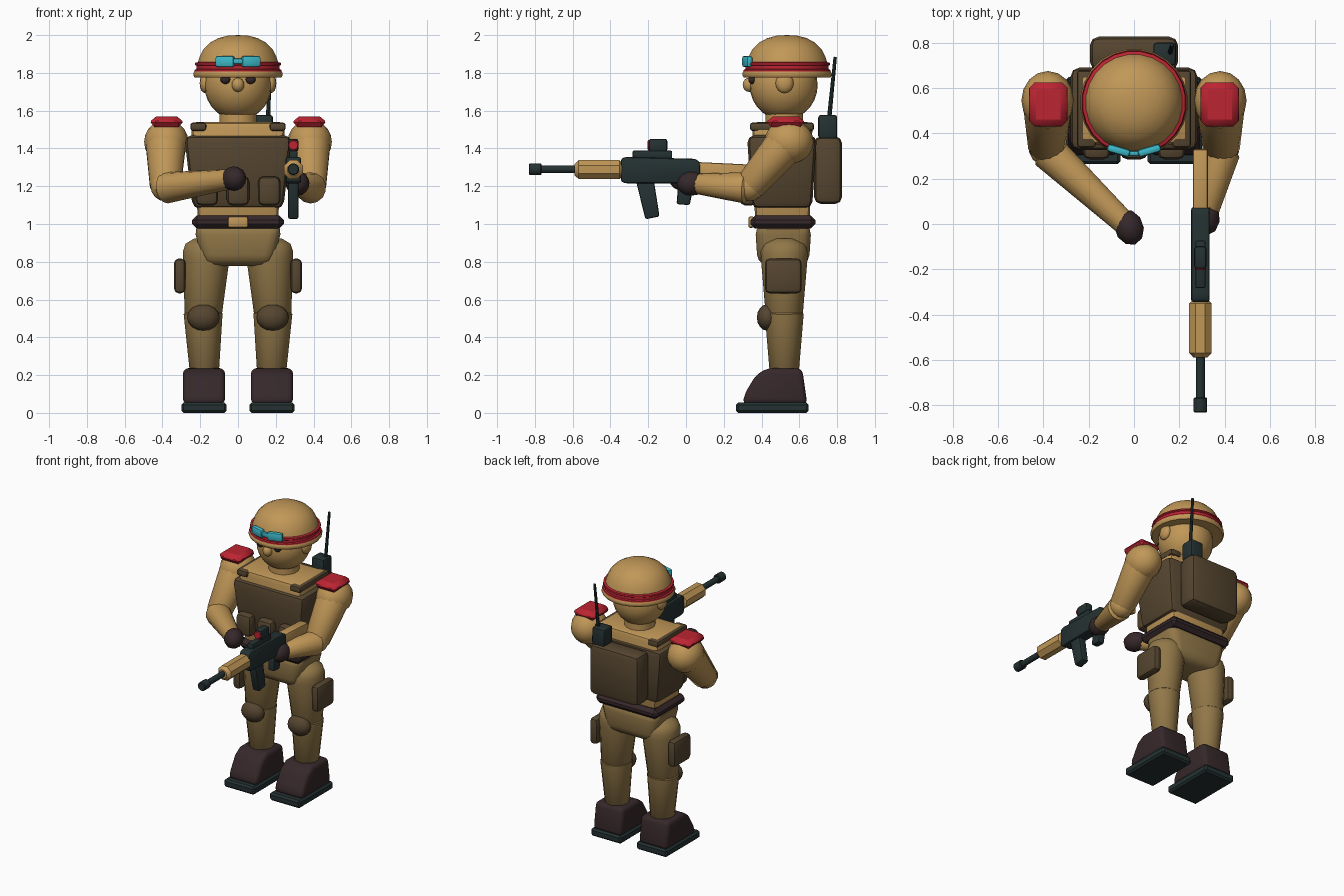
import bpy, bmesh, math
from mathutils import Vector, Matrix

if "Cube" in bpy.data.objects:
    bpy.data.objects.remove(bpy.data.objects["Cube"])


def mat(name, r, g, b):
    m = bpy.data.materials.new(name)
    m.diffuse_color = (r, g, b, 1)
    m.use_nodes = True
    m.node_tree.nodes["Principled BSDF"].inputs["Base Color"].default_value = m.diffuse_color
    return m


TAN = mat("tan", .53, .31, .096)
OLIVE = mat("olive trousers", .285, .185, .065)
BROWN = mat("brown gear", .092, .060, .029)
BOOT = mat("dark leather", .037, .021, .023)
DARK = mat("gunmetal green", .018, .031, .032)
RED = mat("red", .50, .018, .032)
TEAL = mat("teal glass", .045, .48, .57)


def finish(name, bm, m, angle=35):
    bmesh.ops.remove_doubles(bm, verts=bm.verts[:], dist=1e-5)
    bmesh.ops.recalc_face_normals(bm, faces=bm.faces[:])
    me = bpy.data.meshes.new(name)
    bm.to_mesh(me)
    bm.free()
    me.materials.append(m)
    me.shade_smooth()
    me.set_sharp_from_angle(angle=math.radians(angle))
    ob = bpy.data.objects.new(name, me)
    bpy.context.collection.objects.link(ob)
    return ob


def bevel(bm, width, segs):
    if width:
        bmesh.ops.bevel(bm, geom=bm.edges[:], offset=width, segments=segs,
                        profile=.5, affect='EDGES', clamp_overlap=True)


def box(name, c, size, m, bev=.015, segs=2, base=(1, 1), top=(1, 1), rz=0):
    """Box with bevelled edges; base/top scale the lower/upper rectangle."""
    bm = bmesh.new()
    bmesh.ops.create_cube(bm, size=1)
    for v in bm.verts:
        k = top if v.co.z > 0 else base
        v.co = Vector((v.co.x * size[0] * k[0], v.co.y * size[1] * k[1], v.co.z * size[2]))
    bevel(bm, bev, segs)
    bm.transform(Matrix.Translation(c) @ Matrix.Rotation(rz, 4, 'Z'))
    return finish(name, bm, m)


def ball(name, c, r, m, segs=16, rings=10, rz=0):
    bm = bmesh.new()
    bmesh.ops.create_uvsphere(bm, u_segments=segs, v_segments=rings, radius=1)
    bm.transform(Matrix.Translation(c) @ Matrix.Rotation(rz, 4, 'Z') @ Matrix.Diagonal((*r, 1)))
    return finish(name, bm, m, 60)


def lathe(name, p, q, prof, m, segs=16, angle=40):
    """Revolve (radius, distance) points about the axis from p towards q."""
    bm = bmesh.new()
    rings = [[bm.verts.new((r * math.cos(2 * math.pi * (i + .5) / segs),
                            r * math.sin(2 * math.pi * (i + .5) / segs), h))
              for i in range(segs)] for r, h in prof]
    for a, b in zip(rings, rings[1:]):
        for i in range(segs):
            j = (i + 1) % segs
            bm.faces.new((a[i], a[j], b[j], b[i]))
    rot = (Vector(q) - Vector(p)).to_track_quat('Z', 'Y').to_matrix().to_4x4()
    bm.transform(Matrix.Translation(p) @ rot)
    return finish(name, bm, m, angle)


def limb(name, p, q, r1, r2, m, segs=14, cap=.25):
    """Tapered cylinder between two points with chamfered ends."""
    L = (Vector(q) - Vector(p)).length
    a, b = r1 * cap, r2 * cap
    return lathe(name, p, q, [(0, 0), (r1 - a, 0), (r1, a), (r2, L - b), (r2 - b, L), (0, L)], m, segs)


def prism(name, pts, x, w, m, bev=.01, segs=2):
    """Side profile of (y, z) points extruded across x."""
    bm = bmesh.new()
    f = bm.faces.new([bm.verts.new((x - w / 2, y, z)) for y, z in pts])
    ext = bmesh.ops.extrude_face_region(bm, geom=[f])
    bmesh.ops.translate(bm, vec=(w, 0, 0),
                        verts=[v for v in ext['geom'] if isinstance(v, bmesh.types.BMVert)])
    bmesh.ops.recalc_face_normals(bm, faces=bm.faces[:])
    bevel(bm, bev, segs)
    return finish(name, bm, m)


# Head and face
limb("neck", (0, .52, 1.48), (0, .52, 1.62), .10, .10, TAN)
ball("head", (0, .517, 1.735), (.178, .18, .185), TAN, 24, 14)
ball("nose", (0, .335, 1.737), (.033, .035, .038), TAN, 12, 8)
for s, side in ((-1, "left"), (1, "right")):
    ball(side + "_ear", (s * .175, .522, 1.745), (.028, .048, .052), TAN, 12, 8)
    ball(side + "_eye", (s * .066, .35, 1.765), (.027, .02, .024), BOOT, 12, 8)

# Helmet: brim, grooved red band and dome in one turned profile
helmet = lathe("helmet", (0, .535, 0), (0, .535, 1),
               [(0, 1.78), (.2, 1.775), (.23, 1.775), (.238, 1.785), (.238, 1.8), (.233, 1.808),
                (.232, 1.816), (.222, 1.82), (.222, 1.838), (.230, 1.843), (.228, 1.853), (.214, 1.857),
                (.205, 1.885), (.185, 1.925), (.15, 1.96), (.105, 1.984), (.055, 1.997), (0, 2.0)], TAN, 24)
helmet.data.materials.append(RED)
for f in helmet.data.polygons:
    if 1.809 < f.center.z < 1.856:
        f.material_index = 1

# Goggles
box("goggle_bridge", (0, .312, 1.862), (.07, .022, .03), TEAL, .008)
for s in (-1, 1):
    box("goggle_lens", (s * .068, .324, 1.86), (.105, .035, .06), TEAL, .014, rz=s * .28)

# Torso, vest, straps and pouches
box("torso", (0, .51, 1.27), (.50, .32, .54), TAN, .03, base=(.84, .9))
box("vest", (0, .508, 1.275), (.57, .37, .39), BROWN, .04, base=(.84, .86))
for s in (-1, 1):
    box("shoulder_strap", (s * .21, .508, 1.515), (.085, .34, .045), BROWN, .015)
for x in (-.165, 0, .165):
    box("vest_pouch", (x, .33, 1.175), (.12, .09, .155), BROWN, .03)

# Belt and hips
box("belt", (0, .513, 1.01), (.485, .345, .07), BOOT, .025, 1)
box("belt_buckle", (0, .345, 1.01), (.105, .03, .06), TAN, .01)
box("hips", (0, .515, .89), (.475, .30, .225), OLIVE, .06, 3, base=(.78, .9))

# Backpack and radio
box("backpack", (0, .752, 1.285), (.39, .15, .36), BROWN, .04, 2)
box("radio", (.135, .75, 1.515), (.10, .10, .125), DARK, .014)
limb("antenna", (.16, .758, 1.56), (.168, .79, 1.885), .012, .009, DARK, 8)

# Legs and boots
for s, side in ((-1, "left"), (1, "right")):
    lathe(side + "_thigh", (s * .185, .52, .50), (s * .163, .52, .93),
          [(0, 0), (.085, 0), (.1, .02), (.125, .31), (.127, .35), (.115, .39), (.07, .42), (0, .43)], OLIVE, 16)
    limb(side + "_shin", (s * .178, .52, .22), (s * .185, .52, .54), .08, .105, OLIVE, 16, .15)
    ball(side + "_knee_pad", (s * .183, .43, .505), (.086, .055, .07), BROWN, 12, 8)
    box(side + "_thigh_pouch", (s * .308, .515, .725), (.062, .195, .185), BROWN, .026)
    prism(side + "_boot", [(.30, .045), (.31, .10), (.37, .20), (.43, .237), (.615, .235), (.642, .045)],
          s * .18, .222, BOOT, .035, 3)
    box(side + "_sole", (s * .18, .457, .0275), (.24, .385, .055), DARK, .012, 1)

# Arms: upper arms and pads mirror, forearms reach to separate hands
hands = {-1: (-.022, -.015, 1.24), 1: (.315, .03, 1.215)}
for s, side in ((-1, "left"), (1, "right")):
    ball(side + "_shoulder", (s * .38, .545, 1.435), (.117, .13, .118), TAN, 16, 10)
    limb(side + "_upper_arm", (s * .382, .54, 1.44), (s * .385, .33, 1.19), .108, .083, TAN, 16, .2)
    ball(side + "_elbow", (s * .385, .335, 1.2), (.08, .08, .08), TAN, 14, 8)
    box(side + "_shoulder_pad", (s * .378, .528, 1.542), (.178, .205, .056), RED, .024, 1, top=(.88, .88))
    h = Vector(hands[s])
    limb(side + "_forearm", (s * .39, .33, 1.19), h, .083, .052, TAN, 14, .2)
    ball(side + "_hand", h, (.064, .08, .065), BOOT, 10, 8, rz=.35 if s < 0 else .1)

# Rifle
GX = .293


def gun_tube(name, y0, y1, z, r, m, segs=12, cap=.15):
    limb(name, (GX, y0, z), (GX, y1, z), r, r, m, segs, cap)


gun_tube("muzzle", -.832, -.765, 1.29, .031, DARK)
gun_tube("barrel", -.78, -.57, 1.29, .02, DARK)
gun_tube("handguard", -.59, -.33, 1.288, .054, TAN, 8, .4)
prism("receiver", [(-.345, 1.225), (-.345, 1.345), (-.32, 1.355), (.05, 1.345), (.075, 1.325), (.075, 1.25),
                   (0, 1.215), (-.32, 1.215)], GX, .082, DARK, .012)
box("top_rail", (GX, -.178, 1.366), (.045, .21, .045), DARK, .008)
box("sight", (GX, -.148, 1.417), (.055, .10, .068), DARK, .014)
gun_tube("sight_lens", -.203, -.196, 1.417, .028, RED)
prism("magazine", [(-.265, 1.23), (-.17, 1.23), (-.14, 1.04), (-.215, 1.025)], GX, .055, DARK)
prism("grip", [(-.04, 1.23), (.045, 1.23), (.02, 1.10), (-.05, 1.105)], GX, .05, DARK)
prism("stock", [(.06, 1.328), (.33, 1.315), (.33, 1.19), (.06, 1.25)], GX, .066, TAN)
